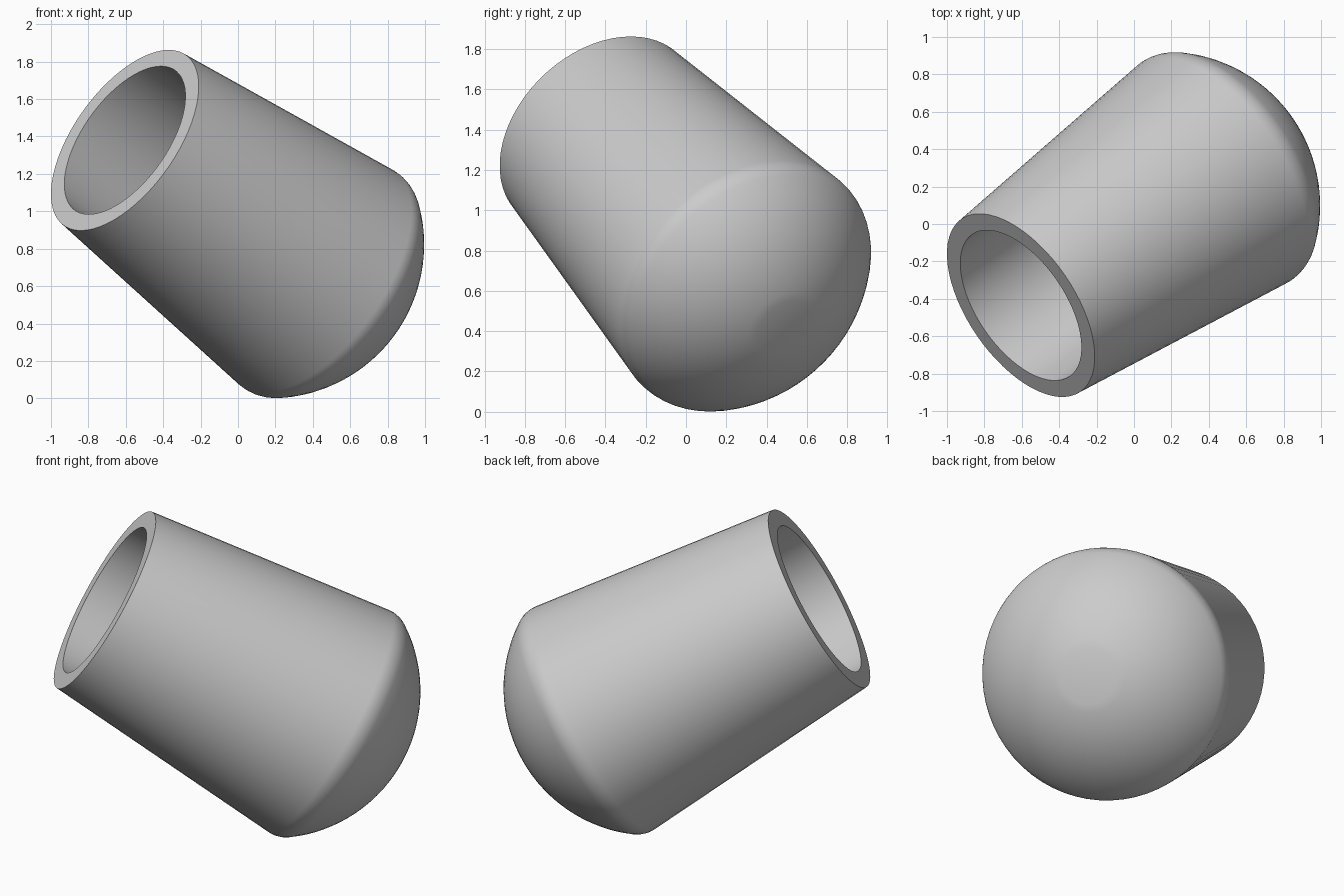
import bpy, bmesh, math
from mathutils import Vector, Matrix

if "Cube" in bpy.data.objects:
    bpy.data.objects.remove(bpy.data.objects["Cube"], do_unlink=True)

SEGMENTS = 64
RIM_RADIUS, BORE_RADIUS, BORE_DEPTH = 0.561, 0.46, 1.4
TAPER = 0.1
DOME_CENTRE, DOME_RADIUS = 1.095, 0.823
FILLET, TIP_RADIUS = 0.15, 0.16

# Fillet circle touching both the tapered wall and the dome
offset = RIM_RADIUS - FILLET * math.hypot(1, TAPER)
a = 1 + TAPER ** 2
b = 2 * (TAPER * offset - DOME_CENTRE)
c = DOME_CENTRE ** 2 + offset ** 2 - (DOME_RADIUS - FILLET) ** 2
fillet_t = (-b + math.sqrt(b * b - 4 * a * c)) / (2 * a)
fillet_r = offset + TAPER * fillet_t


def arc(radius_centre, depth_centre, radius, start, end, steps):
    """Points (radius, depth), with angles measured from the axis."""
    angles = [start + (end - start) * i / steps for i in range(steps + 1)]
    return [(radius_centre + radius * math.sin(t),
             depth_centre + radius * math.cos(t)) for t in angles]


# Profile from the bore floor, over the rim, to the tip of the dome
wall_angle = math.pi / 2 + math.atan(TAPER)
join_angle = math.atan2(fillet_r, fillet_t - DOME_CENTRE)
tip_angle = math.asin(TIP_RADIUS / DOME_RADIUS)
profile = [(BORE_RADIUS, BORE_DEPTH), (BORE_RADIUS, 0), (RIM_RADIUS, 0)]
profile += arc(fillet_r, fillet_t, FILLET, wall_angle, join_angle, 8)
profile += arc(0, DOME_CENTRE, DOME_RADIUS, join_angle, tip_angle, 14)[1:]

# Revolve the profile, then close the floor and the flat tip
bm = bmesh.new()
rings = []
for r, depth in profile:
    rings.append([bm.verts.new((r * math.cos(2 * math.pi * i / SEGMENTS),
                                r * math.sin(2 * math.pi * i / SEGMENTS), depth))
                  for i in range(SEGMENTS)])
for ring, following in zip(rings, rings[1:]):
    for i in range(SEGMENTS):
        j = (i + 1) % SEGMENTS
        bm.faces.new((ring[i], ring[j], following[j], following[i]))
bm.faces.new(rings[0])
bm.faces.new(rings[-1])
bmesh.ops.recalc_face_normals(bm, faces=bm.faces)

# Tilt the cap so its open end points up and forward
axis = Vector((0.71, 0.487, -0.509))
tilt = axis.to_track_quat("Z", "Y").to_matrix().to_4x4()
bm.transform(Matrix.Translation((-0.605, -0.435, 1.38)) @ tilt)

mesh = bpy.data.meshes.new("domed_cap")
bm.to_mesh(mesh)
bm.free()
cap = bpy.data.objects.new("domed_cap", mesh)
bpy.context.collection.objects.link(cap)

# Plain grey material
grey = bpy.data.materials.new("light_grey")
grey.use_nodes = True
colour = (0.6, 0.6, 0.6, 1)
grey.diffuse_color = colour
grey.node_tree.nodes["Principled BSDF"].inputs["Base Color"].default_value = colour
mesh.materials.append(grey)

bpy.ops.object.select_all(action="DESELECT")
cap.select_set(True)
bpy.context.view_layer.objects.active = cap
bpy.ops.object.shade_smooth_by_angle(angle=math.radians(30))
